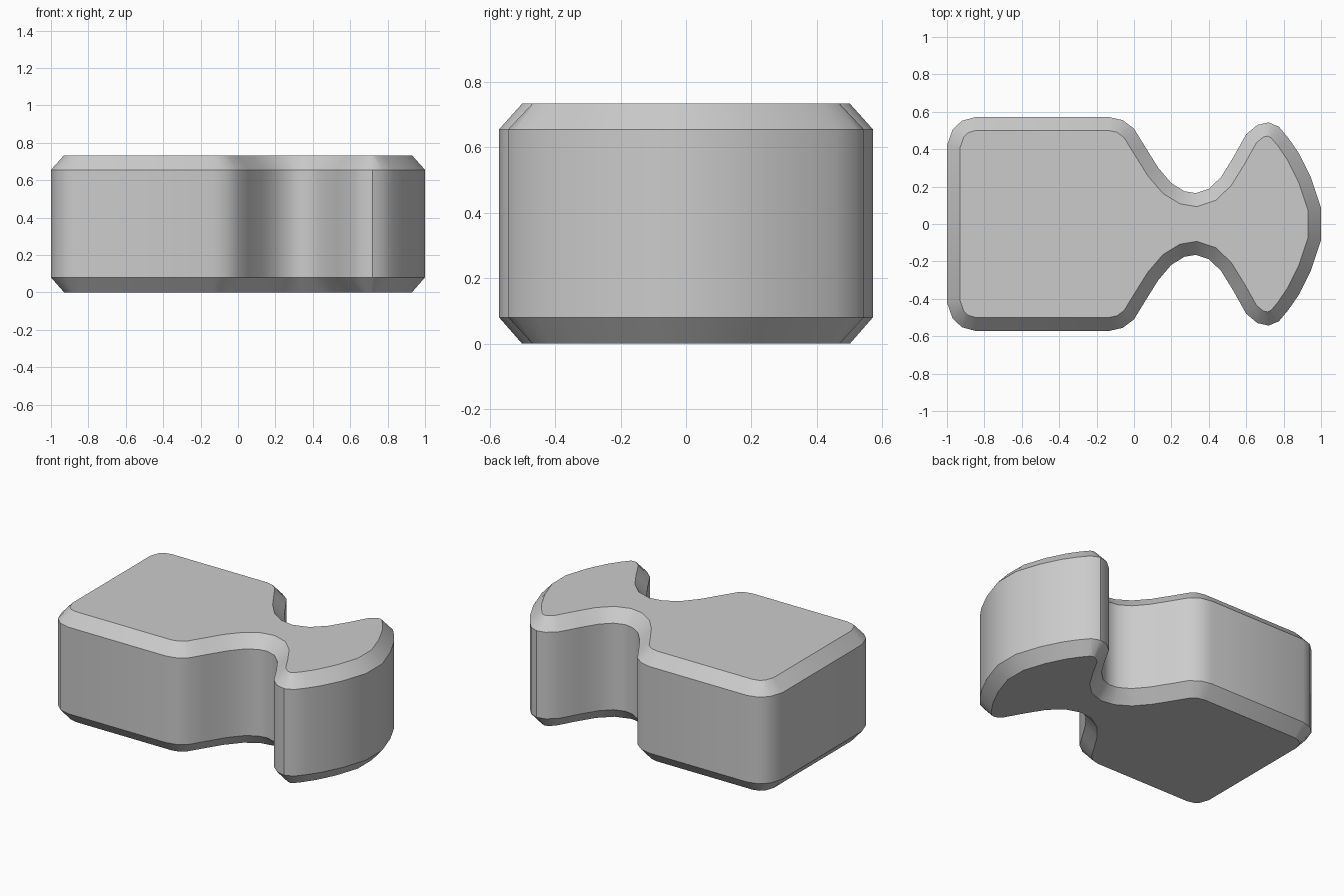
import bpy, bmesh, math
from mathutils import Vector

if "Cube" in bpy.data.objects:
    bpy.data.objects.remove(bpy.data.objects["Cube"])

# Back half of the outline, from the square end to the flared end
half = [(-1, .42), (-.97, .505), (-.92, .552), (-.85, .571), (-.13, .571),
        (-.06, .555), (0, .51), (.055, .42), (.13, .30), (.20, .218),
        (.27, .175), (.33, .165), (.40, .188), (.465, .25), (.53, .355),
        (.60, .48), (.66, .53), (.72, .543), (.775, .52), (.825, .46),
        (.88, .38), (.945, .25), (1, .085)]
outline = [Vector(p) for p in half] + [Vector((x, -y)) for x, y in reversed(half)]
INSET = .07


def inset(points, d):
    """Mitred inward offset of a clockwise outline."""
    out = []
    for i, p in enumerate(points):
        a = (p - points[i - 1]).normalized()
        b = (points[(i + 1) % len(points)] - p).normalized()
        na, nb = Vector((a.y, -a.x)), Vector((b.y, -b.x))
        out.append(p + (na + nb) * d / (1 + na.dot(nb)))
    return out


# Body: four stacked rings forming the wall and both chamfers
inner = inset(outline, INSET)
bm = bmesh.new()
rings = [[bm.verts.new((p.x, p.y, z)) for p in ring]
         for ring, z in ((inner, 0), (outline, .08), (outline, .655), (inner, .733))]
n = len(outline)
for lo, hi in zip(rings, rings[1:]):
    for i in range(n):
        j = (i + 1) % n
        bm.faces.new((lo[i], hi[i], hi[j], lo[j]))
bm.faces.new(rings[0])
bm.faces.new(rings[-1][::-1])
bmesh.ops.recalc_face_normals(bm, faces=bm.faces)
mesh = bpy.data.meshes.new("block_body")
bm.to_mesh(mesh)
bm.free()
body = bpy.data.objects.new("block_body", mesh)
bpy.context.collection.objects.link(body)
bpy.context.view_layer.objects.active = body
body.select_set(True)
bpy.ops.object.shade_smooth_by_angle(angle=math.radians(30))
